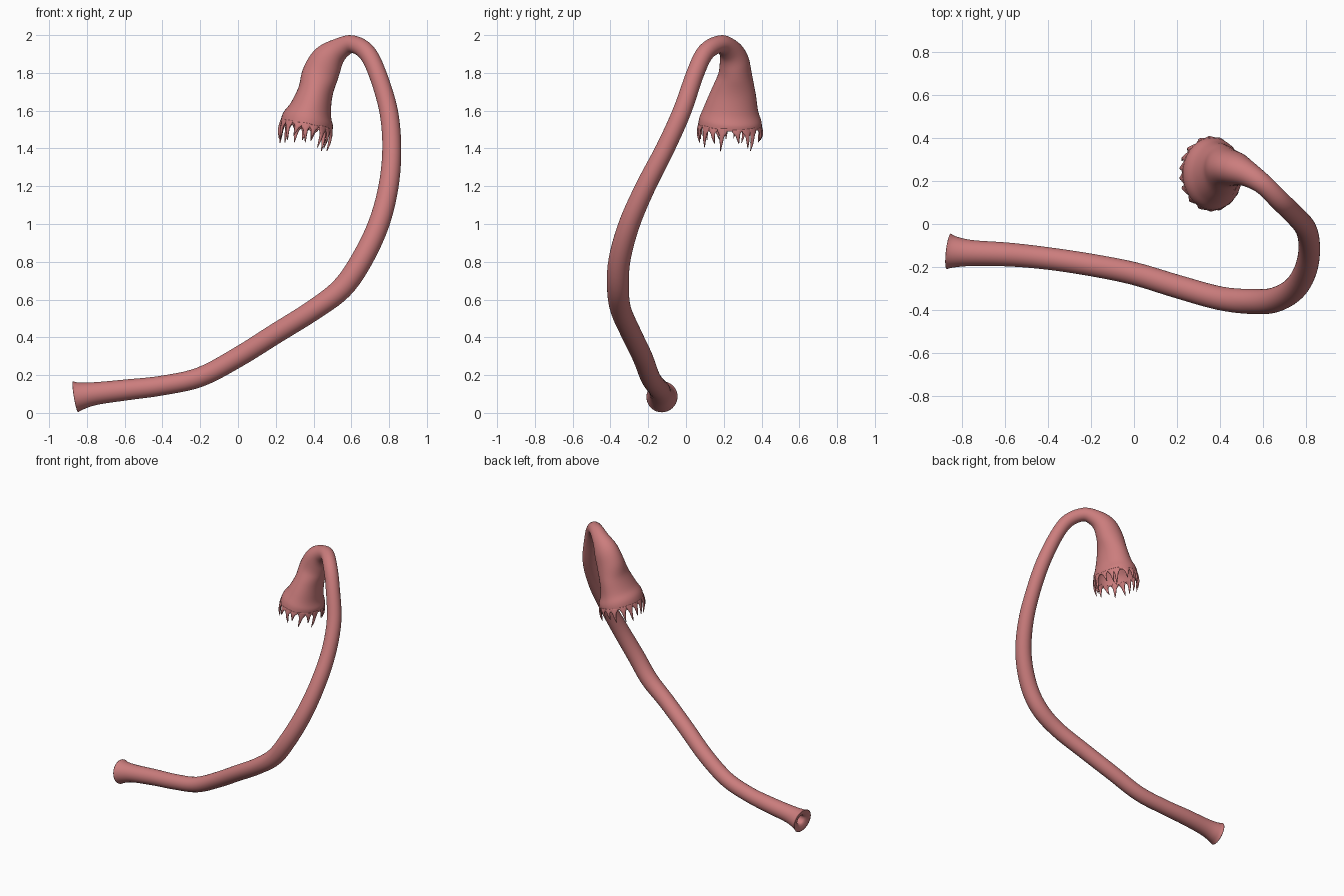
import bpy, bmesh, math, random
from mathutils import Vector

if "Cube" in bpy.data.objects:
    bpy.data.objects.remove(bpy.data.objects["Cube"])

random.seed(4)
mat = bpy.data.materials.new("flesh_pink")
mat.diffuse_color = (0.60, 0.205, 0.205, 1)
mat.use_nodes = True
mat.node_tree.nodes["Principled BSDF"].inputs["Base Color"].default_value = mat.diffuse_color


def catmull(pts, steps):
    """Smooth interpolation of equal-length tuples."""
    P = [pts[0]] + list(pts) + [pts[-1]]
    out = []
    for i in range(1, len(P) - 2):
        for s in range(steps):
            t = s / steps
            out.append([0.5 * (2 * b + (c - a) * t + (2 * a - 5 * b + 4 * c - d) * t * t
                               + (3 * b - a - 3 * c + d) * t ** 3)
                        for a, b, c, d in zip(P[i - 1], P[i], P[i + 1], P[i + 2])])
    return out + [list(pts[-1])]


def frames(rows, ref):
    """Centre and two cross-section axes at each row of a path."""
    C = [Vector(r[:3]) for r in rows]
    out = []
    for i, c in enumerate(C):
        t = (C[min(i + 1, len(C) - 1)] - C[max(i - 1, 0)]).normalized()
        u = (ref - t * ref.dot(t)).normalized()
        out.append((c, u, t.cross(u)))
    return out


def ring(bm, frame, ru, rv, n):
    c, u, v = frame
    return [bm.verts.new(c + u * ru * math.cos(2 * math.pi * k / n)
                         + v * rv * math.sin(2 * math.pi * k / n)) for k in range(n)]


def bridge(bm, loops, cyclic=False):
    n = len(loops[0])
    for a, b in zip(loops, loops[1:] + loops[:1] if cyclic else loops[1:]):
        for k in range(n):
            bm.faces.new((a[k], a[(k + 1) % n], b[(k + 1) % n], b[k]))


def finish(bm, name):
    bmesh.ops.recalc_face_normals(bm, faces=bm.faces)
    me = bpy.data.meshes.new(name)
    bm.to_mesh(me)
    bm.free()
    for p in me.polygons:
        p.use_smooth = True
    me.materials.append(mat)
    ob = bpy.data.objects.new(name, me)
    bpy.context.collection.objects.link(ob)


# Centre line of the tube: x, y, z, radius
tube = [(-.86, -.127, .085, .083), (-.83, -.13, .09, .072), (-.75, -.135, .103, .060),
        (-.58, -.142, .123, .055), (-.4, -.16, .145, .052), (-.2, -.19, .19, .052),
        (0, -.23, .295, .053), (.2, -.29, .42, .054), (.4, -.345, .545, .055),
        (.55, -.36, .66, .058), (.655, -.352, .81, .058), (.745, -.30, 1.0, .056),
        (.797, -.213, 1.2, .053), (.814, -.11, 1.4, .050), (.797, -.02, 1.6, .049),
        (.737, .05, 1.8, .047), (.68, .105, 1.91, .047), (.605, .18, 1.952, .047)]
# Widening bell: x, y, z, half width in y, half width in x
bell = [(.535, .228, 1.925, .058, .060), (.475, .254, 1.87, .076, .086),
        (.435, .26, 1.79, .090, .096), (.41, .252, 1.70, .118, .093),
        (.385, .24, 1.61, .144, .111), (.370, .235, 1.555, .164, .136),
        (.362, .233, 1.515, .169, .140)]
rows = catmull([p + (p[3],) for p in tube] + bell, 5)
fr = frames(rows, Vector((0, 1, 0)))

# Hollow body: outer skin out, inner skin back
bm = bmesh.new()
N = 36
last = len(rows) - 1
bell_start = 5 * len(tube)
outer, inner = [], []
for i, (r, f) in enumerate(zip(rows, fr)):
    if i < 4:
        k = 0.94 - 0.15 * i
    else:
        k = 0.45 + 0.49 * min(1, max(0, (i - bell_start) / 18))
    outer.append(ring(bm, f, r[3], r[4], N))
    inner.append(ring(bm, f, r[3] * k, r[4] * k, N))
bridge(bm, outer + inner[::-1], cyclic=True)
finish(bm, "hollow_tube_and_bell")

# Fringe of tapering fingers round the bell mouth
bm = bmesh.new()
c, u, v = fr[last]
ru, rv = rows[last][3] * 0.965, rows[last][4] * 0.965
count = 18
for k in range(count):
    a = 2 * math.pi * (k + random.uniform(-.25, .25)) / count
    base = c + u * ru * math.cos(a) + v * rv * math.sin(a)
    out = (base - c).normalized()
    side = (v * rv * math.cos(a) - u * ru * math.sin(a)).normalized()
    L = random.uniform(.06, .12)
    sway = side * random.uniform(-.015, .015)
    down = Vector((-.16, 0, -1)).normalized()
    pts = []
    for d, o, s, w in ((-.12, -.001, 0, .031), (.05, .002, 0, .026), (.25, .005, .2, .014),
                       (.6, .004, .6, .008), (1, -.002, 1.2, .0015)):
        p = base + down * L * d + out * o + sway * s
        pts.append((p.x, p.y, p.z, w, min(w, .007)))
    path = catmull(pts, 3)
    loops = [ring(bm, f, r[3], r[4], 10) for r, f in zip(path, frames(path, side))]
    bridge(bm, loops)
    bm.faces.new(loops[0])
    bm.faces.new(loops[-1])
finish(bm, "fringe_fingers")
